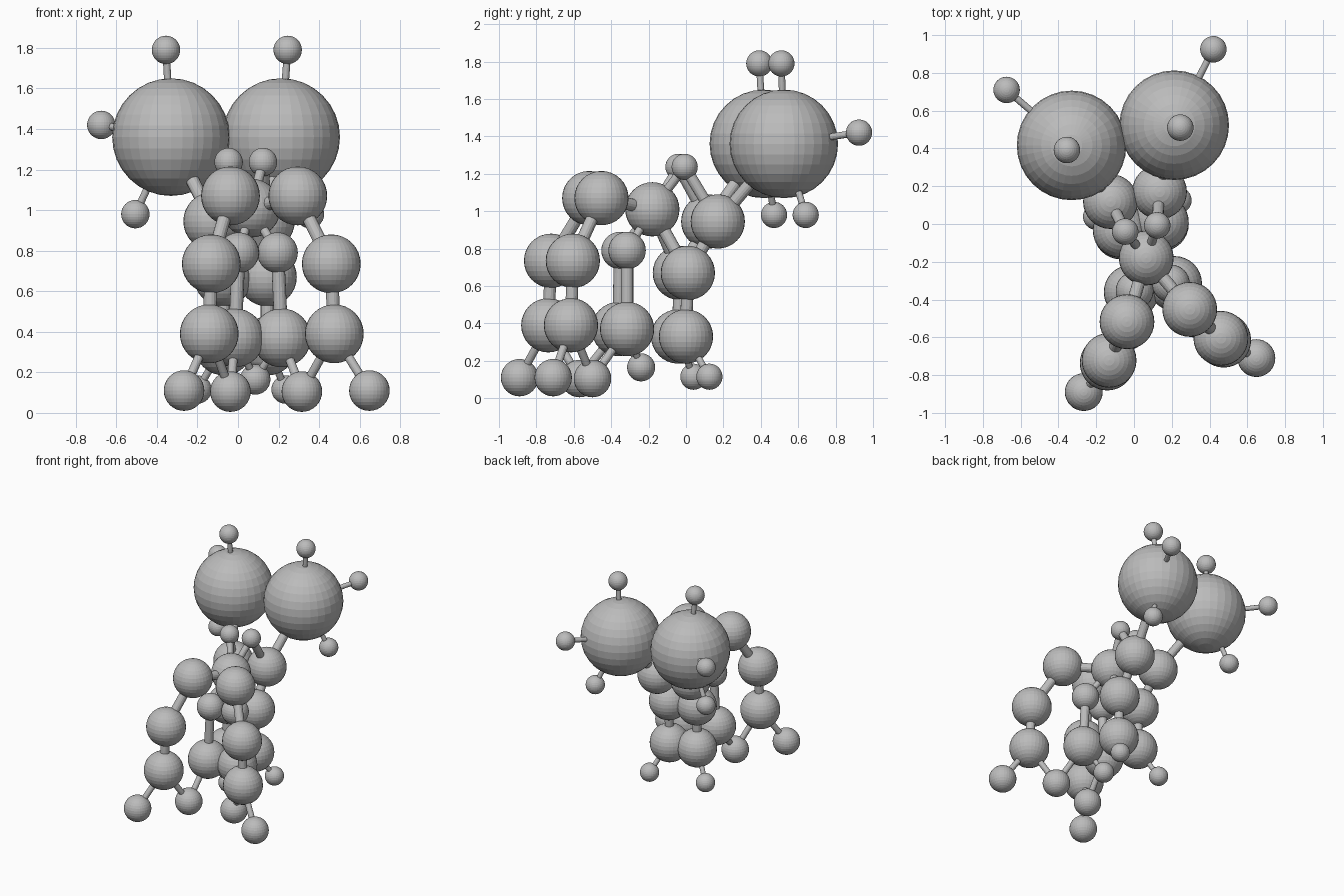
import bpy
import bmesh
from mathutils import Vector

cube = bpy.data.objects.get("Cube")
if cube:
    bpy.data.objects.remove(cube)

grey = bpy.data.materials.new("plain_grey")
grey.use_nodes = True
grey.diffuse_color = (0.5, 0.5, 0.5, 1)
grey.node_tree.nodes["Principled BSDF"].inputs["Base Color"].default_value = (0.5, 0.5, 0.5, 1)

# Vertical symmetry plane, turned slightly about z
NORMAL = Vector((0.981, 0.193, 0)).normalized()
OFFSET = 0.033


def mirrored(p):
    return p - 2 * (p.dot(NORMAL) - OFFSET) * NORMAL


def add_object(name, bm):
    mesh = bpy.data.meshes.new(name)
    bm.to_mesh(mesh)
    bm.free()
    mesh.materials.append(grey)
    obj = bpy.data.objects.new(name, mesh)
    bpy.context.collection.objects.link(obj)
    return obj


def ball(name, centre, radius):
    bm = bmesh.new()
    bmesh.ops.create_uvsphere(bm, u_segments=32, v_segments=16, radius=radius)
    add_object(name, bm).location = centre


def rod(name, a, b, radius):
    bm = bmesh.new()
    bmesh.ops.create_cone(bm, cap_ends=True, segments=16, radius1=radius,
                          radius2=radius, depth=(b - a).length)
    obj = add_object(name, bm)
    obj.location = (a + b) / 2
    obj.rotation_mode = 'QUATERNION'
    obj.rotation_quaternion = (b - a).to_track_quat('Z', 'Y')


BIG, MEDIUM, SMALL, TINY = 0.29, 0.145, 0.1, 0.07
THICK, THIN, FINE = 0.033, 0.022, 0.018

# Balls on the symmetry plane
centre_balls = {
    "hub": ((0.065, -0.18, 1.01), MEDIUM),
    "low_bridge": ((0.085, -0.24, 0.165), 0.075),
}

# Balls on the left half, repeated on the right
side_balls = {
    "head": ((0.213, 0.523, 1.36), BIG),
    "head_top": ((0.245, 0.51, 1.79), TINY),
    "head_side": ((0.42, 0.925, 1.42), TINY),
    "head_bottom": ((0.355, 0.64, 0.98), TINY),
    "neck": ((0.135, 0.17, 0.945), MEDIUM),
    "neck_bridge": ((0.123, -0.007, 1.237), TINY),
    "back_upper": ((0.145, 0.01, 0.67), MEDIUM),
    "back_lower": ((0.145, 0, 0.33), MEDIUM),
    "back_foot": ((0.235, 0.125, 0.115), TINY),
    "shoulder": ((0.295, -0.452, 1.07), MEDIUM),
    "front_upper": ((0.46, -0.605, 0.735), MEDIUM),
    "front_lower": ((0.475, -0.615, 0.39), MEDIUM),
    "outer_foot": ((0.648, -0.71, 0.11), SMALL),
    "inner_foot": ((0.315, -0.5, 0.105), SMALL),
    "middle_upper": ((0.195, -0.315, 0.79), SMALL),
    "middle_lower": ((0.215, -0.315, 0.37), MEDIUM),
}

# Rods: start ball, end ball, radius
rods = [
    ("head", "head_top", FINE),
    ("head", "head_side", FINE),
    ("head", "head_bottom", FINE),
    ("head", "neck", THICK),
    ("neck", "neck_bridge", 0.03),
    ("hub", "neck_bridge", 0.024),
    ("neck", "back_upper", THICK),
    ("hub", "back_upper", THICK),
    ("back_upper", "back_lower", THICK),
    ("back_lower", "back_foot", FINE),
    ("hub", "shoulder", THICK),
    ("shoulder", "front_upper", THICK),
    ("front_upper", "front_lower", THICK),
    ("front_lower", "outer_foot", THIN),
    ("front_lower", "inner_foot", THIN),
    ("middle_lower", "inner_foot", THIN),
    ("middle_lower", "middle_upper", THICK),
    ("hub", "middle_upper", THIN),
    ("middle_lower", "low_bridge", FINE),
]

for name, (p, r) in centre_balls.items():
    ball(name + "_ball", Vector(p), r)

for side in ("left", "right"):
    place = {n: Vector(p) for n, (p, r) in centre_balls.items()}
    for name, (p, r) in side_balls.items():
        p = Vector(p)
        place[name] = p if side == "left" else mirrored(p)
        ball(f"{side}_{name}_ball", place[name], r)
    for a, b, r in rods:
        rod(f"{side}_{a}_to_{b}_rod", place[a], place[b], r)
